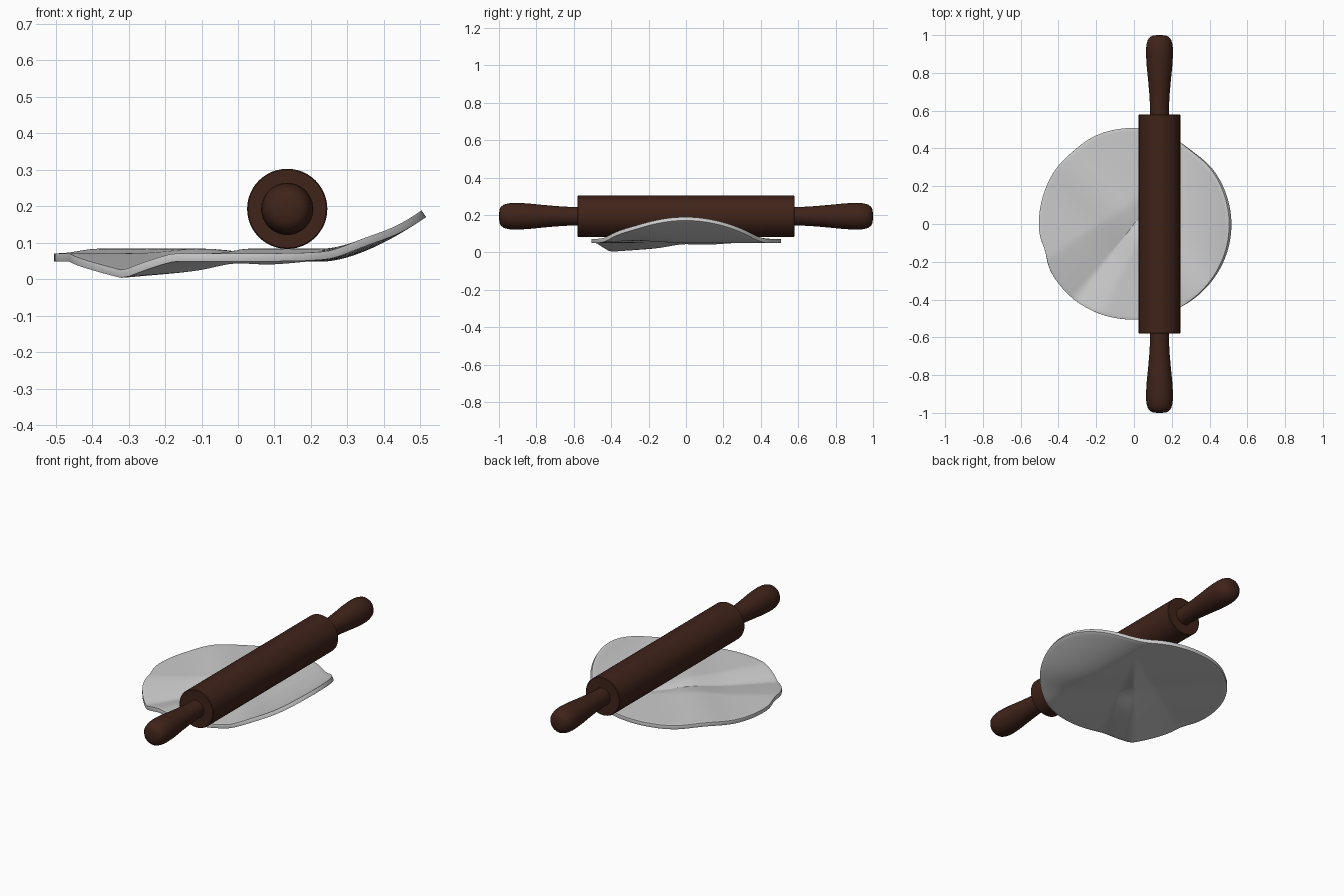
import bpy, bmesh
from math import sin, cos, pi, atan2, degrees, exp, hypot, sqrt, radians

if "Cube" in bpy.data.objects:
    bpy.data.objects.remove(bpy.data.objects["Cube"])

wood = bpy.data.materials.new("dark_wood")
wood.diffuse_color = (0.05, 0.017, 0.01, 1)
wood.use_nodes = True
wood.node_tree.nodes["Principled BSDF"].inputs["Base Color"].default_value = wood.diffuse_color


def make_object(name, bm, mat=None, angle=40):
    bmesh.ops.recalc_face_normals(bm, faces=bm.faces)
    me = bpy.data.meshes.new(name)
    bm.to_mesh(me)
    bm.free()
    ob = bpy.data.objects.new(name, me)
    bpy.context.collection.objects.link(ob)
    if mat:
        me.materials.append(mat)
    bpy.ops.object.select_all(action='DESELECT')
    ob.select_set(True)
    bpy.context.view_layer.objects.active = ob
    bpy.ops.object.shade_smooth_by_angle(angle=radians(angle))
    return ob


PIN_X, PIN_Z = 0.135, 0.193


def lathe_y(name, profile, side=1, n=48):
    """Turn (radius, y) points about the pin axis."""
    bm = bmesh.new()
    rings = [[bm.verts.new((PIN_X + r * cos(2 * pi * i / n), side * y,
                            PIN_Z + r * sin(2 * pi * i / n))) for i in range(n)]
             for r, y in profile]
    for a, b in zip(rings, rings[1:]):
        for i in range(n):
            j = (i + 1) % n
            bm.faces.new((a[i], a[j], b[j], b[i]))
    bm.faces.new(rings[0])
    bm.faces.new(rings[-1])
    return make_object(name, bm, wood)


# Rolling pin: barrel and two turned handles
lathe_y("roller", [(0.107, -0.58), (0.11, -0.577), (0.11, 0.577), (0.107, 0.58)])
handle = [(0.05, 0.56), (0.05, 0.62), (0.054, 0.69), (0.061, 0.77), (0.068, 0.84),
          (0.071, 0.89), (0.0715, 0.92), (0.069, 0.95), (0.062, 0.975),
          (0.05, 0.99), (0.035, 0.997), (0.012, 1.0)]
lathe_y("handle_back", handle, 1)
lathe_y("handle_front", handle, -1)


# Dough: thin disc, one rim corner drooping, right side curling up
def rim_radius(a):
    r = 0.507 + 0.003 * sin(3 * a + 2)
    for centre, depth, width in ((197, 0.014, 8), (130, 0.007, 10), (52, 0.012, 12)):
        d = (degrees(a) - centre + 180) % 360 - 180
        r -= depth * exp(-(d / width) ** 2)
    return r


APEX = (0.2, 0.25)


def height(x, y):
    z = 0.06
    # droop spreads as a cone from the apex to the low rim corner
    dx, dy = x - APEX[0], y - APEX[1]
    d = hypot(dx, dy)
    if d > 1e-6:
        ux, uy = dx / d, dy / d
        b = APEX[0] * ux + APEX[1] * uy
        reach = -b + sqrt(b * b + 0.506 ** 2 - APEX[0] ** 2 - APEX[1] ** 2)
        ang = degrees(atan2(APEX[1] + uy * reach, APEX[0] + ux * reach)) % 360 - 232
        k = max(0, 1 - (-ang / 31 if ang < 0 else ang / 18))
        z -= 0.047 * min(1, d / reach) * k ** 1.15
    # low diagonal swell across the sheet
    z += 0.013 * exp(-(((x + y + 0.04) / 1.414) / 0.12) ** 2)
    # curl on the right
    if x > 0.24:
        z += 0.113 * ((x - 0.24) / 0.26) ** 1.55
    return z


bm = bmesh.new()
N, R = 120, 24
rings = []
for k in range(1, R + 1):
    ring = []
    for i in range(N):
        a = 2 * pi * i / N
        r = rim_radius(a) * k / R
        x, y = r * cos(a), r * sin(a)
        ring.append(bm.verts.new((x, y, height(x, y))))
    rings.append(ring)
centre = bm.verts.new((0, 0, height(0, 0)))
for i in range(N):
    j = (i + 1) % N
    bm.faces.new((centre, rings[0][i], rings[0][j]))
    for a, b in zip(rings, rings[1:]):
        bm.faces.new((a[i], b[i], b[j], a[j]))
dough = make_object("dough", bm, angle=60)
solid = dough.modifiers.new("thickness", 'SOLIDIFY')
solid.thickness, solid.offset = 0.022, 0
bevel = dough.modifiers.new("soft_rim", 'BEVEL')
bevel.width, bevel.segments, bevel.angle_limit = 0.006, 2, radians(50)
